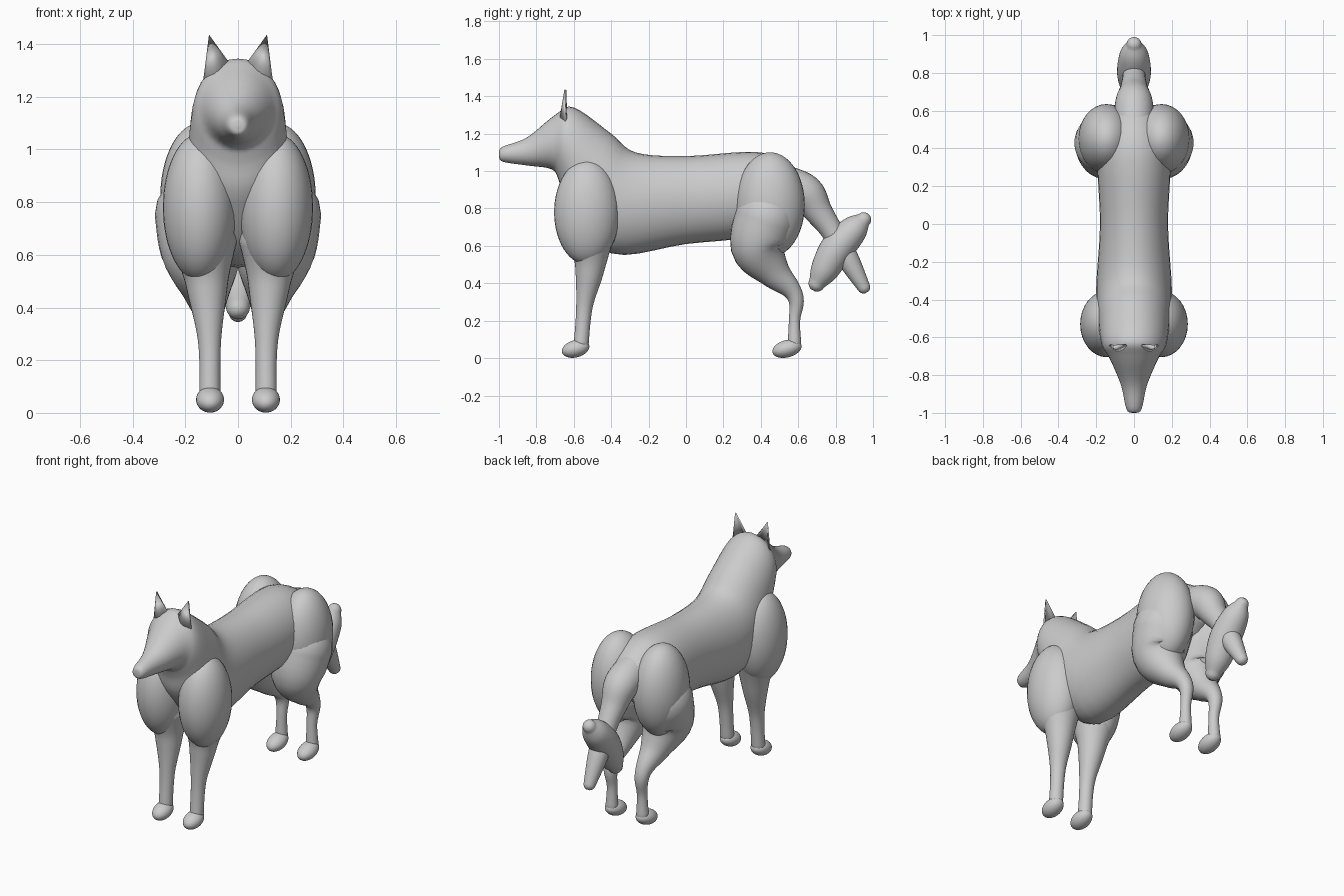
import bpy, bmesh, math
from mathutils import Matrix, Vector

cube = bpy.data.objects.get("Cube")
if cube:
    bpy.data.objects.remove(cube, do_unlink=True)

grey = (0.6, 0.6, 0.6, 1)
fur = bpy.data.materials.new("grey_fur")
fur.use_nodes = True
fur.diffuse_color = grey
fur.node_tree.nodes["Principled BSDF"].inputs["Base Color"].default_value = grey

SIDES = 32
STEPS = 5


def finish(name, bm, mirror=False):
    """Turn a bmesh into a smooth, optionally mirrored object."""
    bmesh.ops.recalc_face_normals(bm, faces=bm.faces)
    mesh = bpy.data.meshes.new(name)
    bm.to_mesh(mesh)
    bm.free()
    mesh.materials.append(fur)
    obj = bpy.data.objects.new(name, mesh)
    bpy.context.collection.objects.link(obj)
    if mirror:
        modifier = obj.modifiers.new("Mirror", "MIRROR")
        modifier.use_mirror_merge = False
    bpy.ops.object.select_all(action="DESELECT")
    obj.select_set(True)
    bpy.context.view_layer.objects.active = obj
    bpy.ops.object.shade_smooth_by_angle(angle=math.radians(50))
    return obj


def spline(rows):
    """Smoothly interpolate rows of numbers."""
    points = [Vector(row) for row in rows]
    points = [points[0], *points, points[-1]]
    result = []
    for before, start, end, after in zip(points, points[1:], points[2:], points[3:]):
        leave = (end - before) / 2
        arrive = (after - start) / 2
        for step in range(STEPS):
            t = step / STEPS
            blend = t * t * (3 - 2 * t)
            result.append(start.lerp(end, blend)
                          + leave * t * (1 - t) ** 2 - arrive * t * t * (1 - t))
    return result + [points[-1]]


def skin(name, frames, mirror=False):
    """Join elliptical rings, each given as centre, upward radius and half width."""
    bm = bmesh.new()
    rings = []
    for centre, up, width in frames:
        ring = []
        for i in range(SIDES):
            angle = math.tau * i / SIDES
            across = Vector((width * math.cos(angle), 0, 0))
            ring.append(bm.verts.new(centre + across + up * math.sin(angle)))
        rings.append(ring)
    for ring, following in zip(rings, rings[1:]):
        for i in range(SIDES):
            bm.faces.new((ring[i - 1], ring[i], following[i], following[i - 1]))
    bm.faces.new(rings[0])
    bm.faces.new(rings[-1])
    return finish(name, bm, mirror)


def limb(name, path, inset=0.0, spread=0.0, mirror=False):
    """Round tube along y, z, radius points, with domed ends."""
    points = spline(path)
    frames = []
    last = len(points) - 1
    for i, (y, z, radius) in enumerate(points):
        ahead = points[min(i + 1, last)] - points[max(i - 1, 0)]
        along = Vector((0, ahead.x, ahead.y)).normalized()
        normal = Vector((0, -along.z, along.y))
        centre = Vector((inset + spread * radius, y, z))
        turns = [0]
        if i == 0:
            turns = [-k / STEPS for k in range(STEPS)][::-1]
        elif i == last:
            turns = [k / STEPS for k in range(STEPS)]
        for turn in turns:
            angle = turn * math.pi / 2
            size = radius * math.cos(angle)
            frames.append((centre + along * radius * math.sin(angle), normal * size, size))
    return skin(name, frames, mirror)


def ball(name, centre, radii, tilt=0):
    """Mirrored ellipsoid, tilted about the x axis."""
    bm = bmesh.new()
    place = (Matrix.Translation(centre) @ Matrix.Rotation(math.radians(tilt), 4, "X")
             @ Matrix.Diagonal((*radii, 1)))
    bmesh.ops.create_uvsphere(bm, u_segments=SIDES, v_segments=SIDES, radius=1, matrix=place)
    return finish(name, bm, mirror=True)


# Head, neck and trunk: upper y, z, lower y, z and half width of each section
sections = [
    (-1, 1.1, -1, 1.08, .01), (-.98, 1.13, -.98, 1.05, .04),
    (-.85, 1.18, -.85, 1.03, .07), (-.7, 1.3, -.72, 1.01, .13),
    (-.6, 1.34, -.68, .95, .17), (-.4, 1.2, -.63, .8, .19),
    (-.27, 1.1, -.4, .56, .2), (0, 1.08, 0, .61, .18),
    (.4, 1.1, .4, .66, .19), (.6, 1, .6, .8, .1)]
frames = []
for upper_y, upper_z, lower_y, lower_z, width in spline(sections):
    upper = Vector((0, upper_y, upper_z))
    lower = Vector((0, lower_y, lower_z))
    frames.append(((upper + lower) / 2, (upper - lower) / 2, width))
skin("head_and_body", frames)

# Front quarters
ball("shoulders", (.145, -.53, .78), (.14, .175, .28))
limb("front_legs", [(-.51, .65, .13), (-.51, .53, .09), (-.52, .43, .07), (-.54, .3, .047),
                    (-.55, .2, .04), (-.56, .08, .04)], inset=.095, spread=.3, mirror=True)
ball("front_paws", (.106, -.59, .05), (.053, .075, .046), tilt=15)

# Hind quarters
ball("haunches", (.145, .45, .82), (.15, .185, .28))
limb("hind_legs", [(.43, .75, .17), (.39, .59, .15), (.47, .46, .09), (.56, .37, .053),
                   (.59, .3, .04), (.58, .2, .03), (.58, .08, .036)],
     inset=.095, spread=.3, mirror=True)
ball("hind_paws", (.106, .54, .05), (.053, .08, .046), tilt=15)

# Tail with its bushy end
limb("tail", [(.53, .93, .1), (.64, .88, .1), (.71, .78, .075), (.78, .68, .06),
              (.86, .54, .06), (.95, .38, .035)])
limb("tail_bush", [(.95, .74, .04), (.9, .69, .075), (.81, .59, .09),
                   (.74, .47, .075), (.7, .4, .045)])

# Ears: thin curved blades that taper to a point
bm = bmesh.new()
tip = bm.verts.new((.11, -.645, 1.435))
base = []
for i in range(SIDES // 4):
    t = i * 4 / (SIDES - 4)
    base.append(bm.verts.new((.03 + t / 10, -.64 - .03 * math.sin(math.pi * t), 1.32 - .07 * t)))
for inner, outer in zip(base, base[1:]):
    bm.faces.new((inner, outer, tip))
ears = finish("ears", bm, mirror=True)
solid = ears.modifiers.new("Thickness", "SOLIDIFY")
solid.thickness = .01
solid.offset = 0
